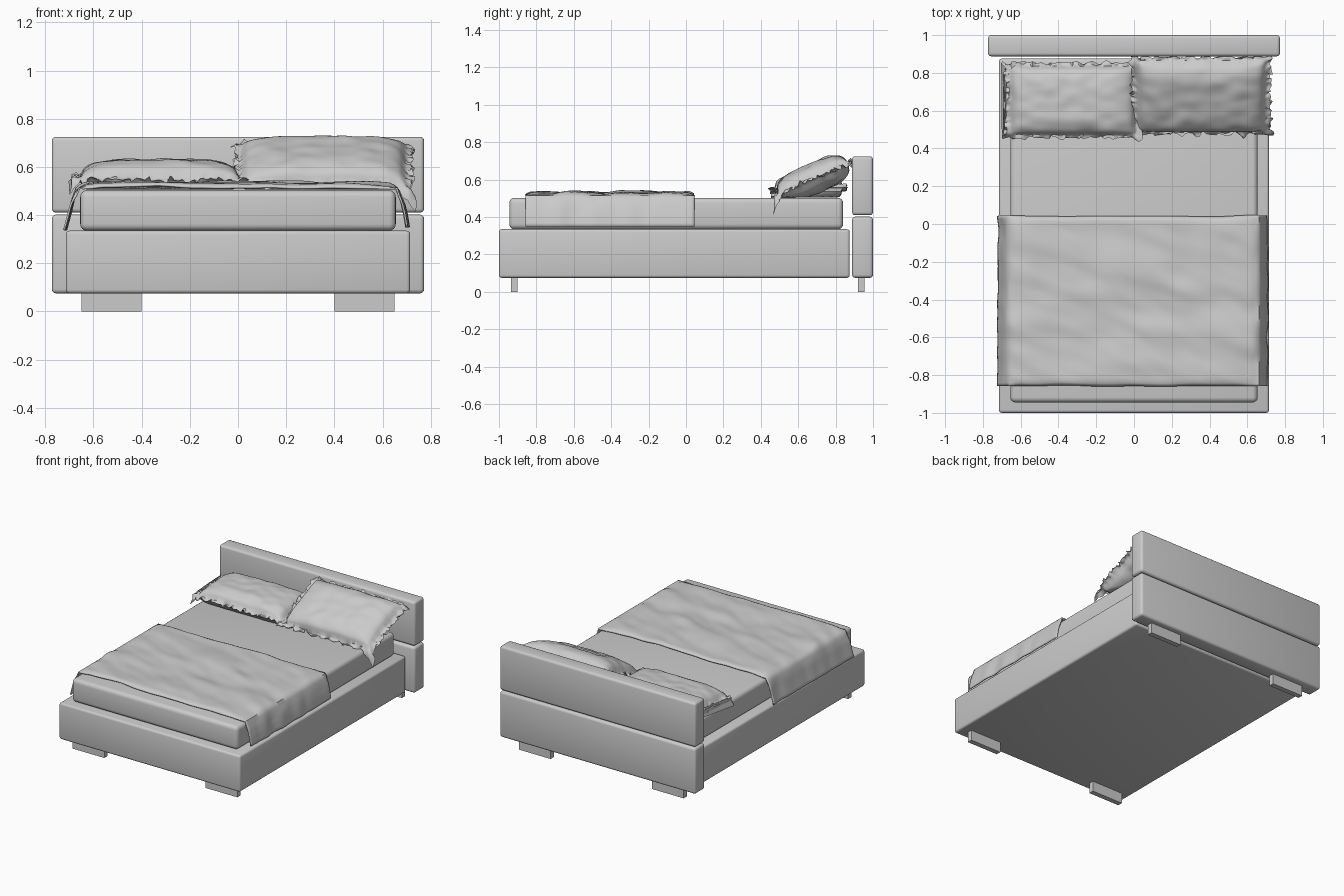
import bpy, bmesh, math
from mathutils import Vector, Matrix, noise

if "Cube" in bpy.data.objects:
    bpy.data.objects.remove(bpy.data.objects["Cube"])

grey = bpy.data.materials.new("plain grey")
grey.diffuse_color = (0.6, 0.6, 0.6, 1)
grey.use_nodes = True
grey.node_tree.nodes["Principled BSDF"].inputs["Base Color"].default_value = grey.diffuse_color


def finish(name, bm, angle=40):
    bmesh.ops.recalc_face_normals(bm, faces=bm.faces)
    mesh = bpy.data.meshes.new(name)
    bm.to_mesh(mesh)
    bm.free()
    mesh.materials.append(grey)
    ob = bpy.data.objects.new(name, mesh)
    bpy.context.collection.objects.link(ob)
    bpy.ops.object.select_all(action='DESELECT')
    bpy.context.view_layer.objects.active = ob
    ob.select_set(True)
    bpy.ops.object.shade_smooth_by_angle(angle=math.radians(angle))
    return ob


def box(name, lo, hi, bevel=0.0, segments=3):
    lo, hi = Vector(lo), Vector(hi)
    bm = bmesh.new()
    bmesh.ops.create_cube(bm, size=1, matrix=Matrix.Translation((lo + hi) / 2)
                          @ Matrix.Diagonal((*(hi - lo), 1)))
    if bevel:
        bmesh.ops.bevel(bm, geom=bm.edges[:], offset=bevel, segments=segments,
                        profile=0.5, affect='EDGES')
    return finish(name, bm)


def sheet(bm, nu, nv, func):
    """Grid of faces over u, v in -1..1, placed by func(u, v)."""
    rows = [[bm.verts.new(func(2 * i / nu - 1, 2 * j / nv - 1))
             for i in range(nu + 1)] for j in range(nv + 1)]
    for a, b in zip(rows, rows[1:]):
        for i in range(nu):
            bm.faces.new((a[i], a[i + 1], b[i + 1], b[i]))


# Bed frame, two headboard panels and mattress
box("bed_base", (-0.715, -1.0, 0.075), (0.715, 0.875, 0.335), 0.015)
box("headboard_lower", (-0.773, 0.888, 0.075), (0.773, 1.0, 0.402), 0.017)
box("headboard_upper", (-0.773, 0.888, 0.41), (0.773, 1.0, 0.725), 0.017)
box("mattress", (-0.655, -0.945, 0.335), (0.655, 0.84, 0.503), 0.028, 4)

# Four flat feet
for side, x in (("left", -0.525), ("right", 0.525)):
    for end, y in (("front", -0.918), ("back", 0.937)):
        box(f"foot_{end}_{side}", (x - 0.125, y - 0.018, 0),
            (x + 0.125, y + 0.018, 0.08))

# Blanket: a cross-section draped over both sides, wrinkled along its length
DRAPE = [(-0.722, 0.338), (-0.705, 0.40), (-0.69, 0.46), (-0.672, 0.505),
         (-0.635, 0.526), (-0.56, 0.532), (0.56, 0.532), (0.635, 0.526),
         (0.668, 0.505), (0.685, 0.46), (0.698, 0.41), (0.708, 0.35)]
LENGTHS = [0]
for p, q in zip(DRAPE, DRAPE[1:]):
    LENGTHS.append(LENGTHS[-1] + math.dist(p, q))


def drape_point(u):
    d = (u + 1) / 2 * LENGTHS[-1]
    for k in range(len(DRAPE) - 1):
        if d <= LENGTHS[k + 1] or k == len(DRAPE) - 2:
            t = (d - LENGTHS[k]) / (LENGTHS[k + 1] - LENGTHS[k])
            return Vector(DRAPE[k]).lerp(Vector(DRAPE[k + 1]), t)


def blanket_point(u, v):
    x, z = drape_point(u)
    y = -0.408 + 0.45 * v
    n = noise.noise(Vector((x * 2.2 - y * 1.5, y * 6 + x * 2, 3)))
    n += 0.5 * noise.noise(Vector((x * 6, y * 11 + x * 4, 8)))
    top = max(0, min(1, (z - 0.44) / 0.07))
    hem = max(0, (abs(v) - 0.95) / 0.05)
    z += top * (0.015 * n - 0.012 * hem)
    if top > 0.9:
        z = max(z, 0.515)
    x += (1 - top) * 0.012 * noise.noise(Vector((x, y * 9, 1)))
    y += 0.008 * noise.noise(Vector((x * 4, v * 2, 5)))
    return (x, y, z)


bm = bmesh.new()
sheet(bm, 90, 60, blanket_point)
blanket = finish("blanket", bm, 60)
thick = blanket.modifiers.new("thickness", 'SOLIDIFY')
thick.thickness = 0.008
thick.offset = -1


# Pillows: a plump core inside a crumpled flange with pulled-out corners
def pillow(name, centre, half, tilt, droop, seed):
    hx, hy, hz = half
    turn = Matrix.Rotation(math.radians(tilt), 3, 'X')

    def point(u, v, sign):
        core = 0.91
        a, b = min(1, abs(u) / core), min(1, abs(v) / core)
        puff = hz * math.sqrt((1 - a ** 5) * (1 - b ** 4))
        edge = max(0, (max(abs(u), abs(v)) - core) / (1 - core))
        corner = abs(u * v) ** 8
        n = Vector((noise.noise(Vector((u * 9, v * 9, seed))),
                    noise.noise(Vector((u * 9, v * 9, seed + 7))),
                    noise.noise(Vector((u * 11, v * 11, seed + 3)))))
        crease = 0.008 * noise.noise(Vector((u * 4, v * 3, seed + sign)))
        gap = 0.003 * (1 - edge)
        p = Vector((u * hx * (1 + 0.03 * corner), v * hy * (1 + 0.03 * corner),
                    sign * (puff + gap) + crease * (1 - edge)))
        p += edge * Vector((0.025 * n.x, 0.025 * n.y, 0.04 * n.z))
        p = turn @ p + Vector(centre)
        # rest on the mattress, with loose corners hanging past its side
        p.z = max(p.z, 0.506 + 0.004 * (sign + 1))
        hang = corner * edge * droop
        if abs(p.x) > 0.655:
            p.z -= hang * (1 if v < 0 else 0.35)
        return p

    bm = bmesh.new()
    for sign in (1, -1):
        sheet(bm, 64, 44, lambda u, v: point(u, v, sign))
    # close the two halves around the rim
    rim = [e for e in bm.edges if e.is_boundary]
    bmesh.ops.bridge_loops(bm, edges=rim)
    bmesh.ops.remove_doubles(bm, verts=bm.verts, dist=0.0005)
    finish(name, bm, 60)


pillow("pillow_left", (-0.325, 0.655, 0.553), (0.36, 0.20, 0.075), 2, 0.06, 2)
pillow("pillow_right", (0.355, 0.68, 0.605), (0.37, 0.225, 0.078), 24, 0.10, 21)
